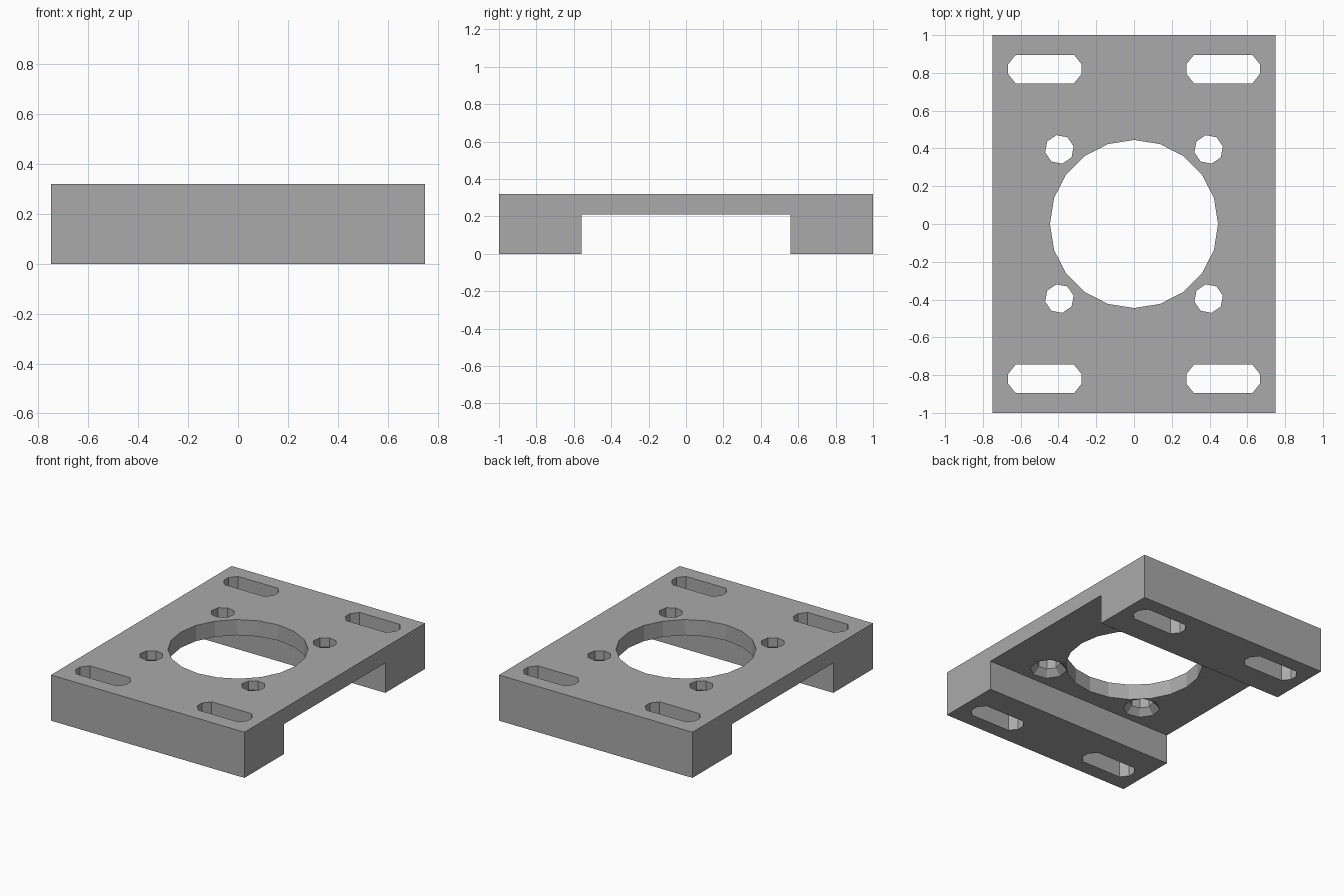
import bpy, bmesh
from math import cos, sin, pi, radians

cube = bpy.data.objects.get("Cube")
if cube:
    bpy.data.objects.remove(cube, do_unlink=True)

grey = bpy.data.materials.new("plain grey")
grey.use_nodes = True
colour = (0.4, 0.4, 0.4, 1)
grey.diffuse_color = colour
grey.node_tree.nodes["Principled BSDF"].inputs["Base Color"].default_value = colour

HEIGHT, UNDERSIDE = 0.32, 0.21
SINK = 0.045


def loft(name, rings):
    """Solid through rings of matching points, capped at both ends."""
    bm = bmesh.new()
    loops = [[bm.verts.new(p) for p in ring] for ring in rings]
    bm.faces.new(loops[0])
    bm.faces.new(loops[-1])
    n = len(loops[0])
    for a, b in zip(loops, loops[1:]):
        for i in range(n):
            j = (i + 1) % n
            bm.faces.new((a[i], a[j], b[j], b[i]))
    bmesh.ops.recalc_face_normals(bm, faces=bm.faces)
    mesh = bpy.data.meshes.new(name)
    bm.to_mesh(mesh)
    bm.free()
    mesh.materials.append(grey)
    obj = bpy.data.objects.new(name, mesh)
    bpy.context.collection.objects.link(obj)
    return obj


def ring(x, y, z, radius, sides, turn=0):
    angles = [2 * pi * i / sides + turn for i in range(sides)]
    return [(x + radius * cos(a), y + radius * sin(a), z) for a in angles]


def slot(x, y, z):
    half = [(0.195, -0.025), (0.195, 0.025), (0.155, 0.075), (-0.155, 0.075)]
    outline = half + [(-u, -v) for u, v in half]
    return [(x + u, y + v, z) for u, v in outline]


# Plate with two feet, extruded along x from its side profile
right_half = [(0.56, UNDERSIDE), (0.56, 0), (1, 0), (1, HEIGHT)]
profile = right_half + [(-y, z) for y, z in reversed(right_half)]
bracket = loft("mounting_bracket", [[(x, y, z) for y, z in profile] for x in (-0.75, 0.75)])

# Central bore
cutters = [loft("bore_cutter", [ring(0, 0, z, 0.445, 20) for z in (0.1, 0.4)])]

# Countersunk screw holes and mounting slots in each corner
for sx in (-1, 1):
    for sy in (-1, 1):
        x, y, turn = 0.395 * sx, 0.395 * sy, radians(12)
        steps = [(0.19, 0.12 + 0.02), (UNDERSIDE + SINK, 0.077), (0.4, 0.077)]
        cutters.append(loft("screw_hole_cutter", [ring(x, y, z, r, 8, turn) for z, r in steps]))
        cutters.append(loft("slot_cutter", [slot(0.472 * sx, 0.82 * sy, z) for z in (-0.1, 0.4)]))

for cutter in cutters:
    cutter.hide_render = True
    cutter.hide_set(True)
    cut = bracket.modifiers.new(cutter.name, "BOOLEAN")
    cut.operation = "DIFFERENCE"
    cut.solver = "EXACT"
    cut.object = cutter

# Bake the cuts and drop the cutters
bpy.context.view_layer.update()
baked = bpy.data.meshes.new_from_object(bracket.evaluated_get(bpy.context.evaluated_depsgraph_get()))
bracket.modifiers.clear()
bracket.data = baked
for cutter in cutters:
    bpy.data.objects.remove(cutter, do_unlink=True)
